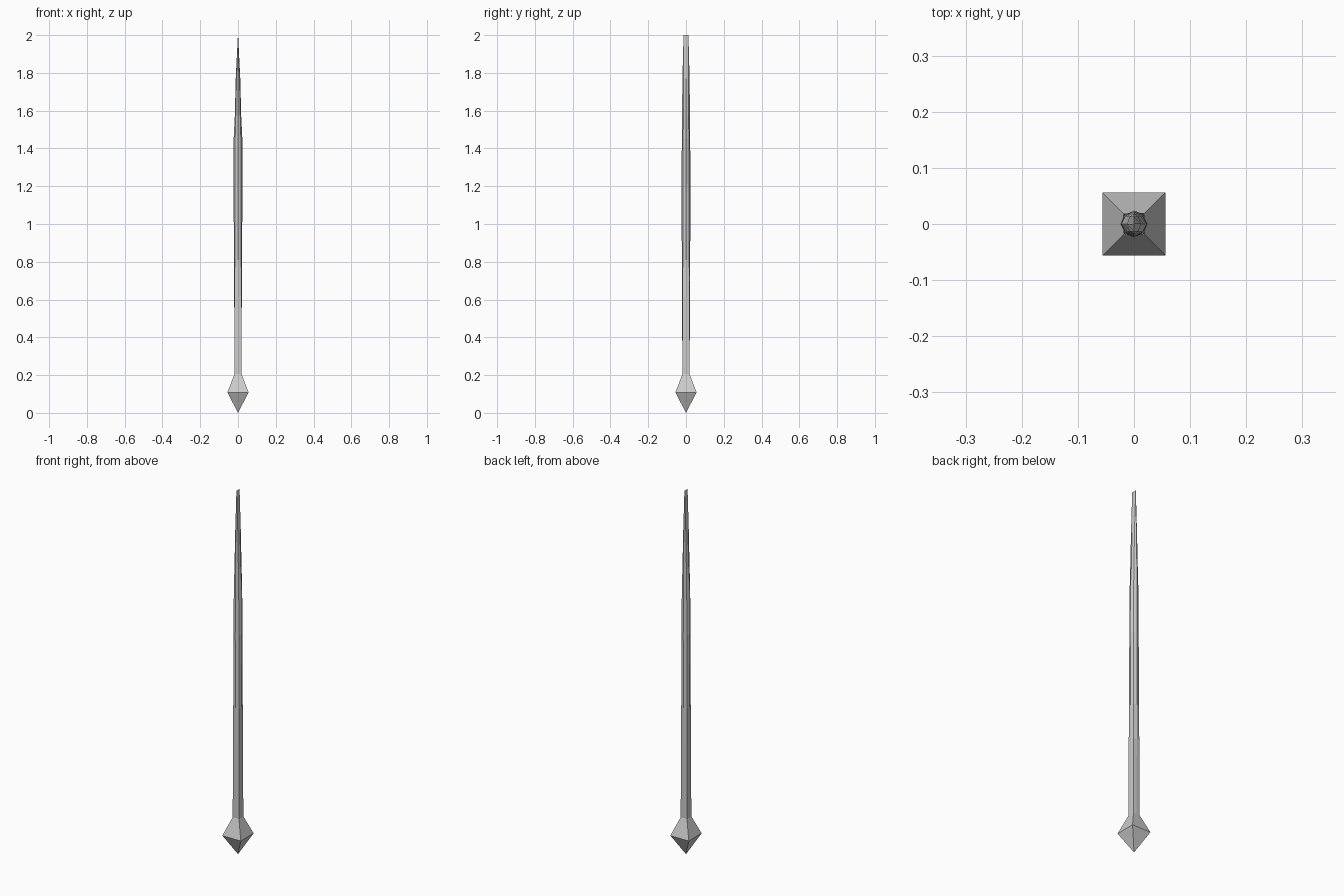
import bpy, bmesh

if "Cube" in bpy.data.objects:
    bpy.data.objects.remove(bpy.data.objects["Cube"])


def loft(name, rings, tip=None):
    """Skin eight-sided rings given as z, side x, side y, corner x, corner y."""
    bm = bmesh.new()
    loops = []
    for z, mx, my, cx, cy in rings:
        pts = [(mx, 0), (cx, cy), (0, my), (-cx, cy),
               (-mx, 0), (-cx, -cy), (0, -my), (cx, -cy)]
        loops.append([bm.verts.new((x, y, z)) for x, y in pts])
    for a, b in zip(loops, loops[1:]):
        for i in range(8):
            j = (i + 1) % 8
            bm.faces.new((a[i], a[j], b[j], b[i]))
    if tip is not None:
        # Close the lower end to a point
        v = bm.verts.new((0, 0, tip))
        for i in range(8):
            bm.faces.new((loops[0][(i + 1) % 8], loops[0][i], v))
    else:
        bm.faces.new(loops[0])
    bm.faces.new(loops[-1])
    bmesh.ops.remove_doubles(bm, verts=bm.verts, dist=0.0001)
    bmesh.ops.recalc_face_normals(bm, faces=bm.faces)
    mesh = bpy.data.meshes.new(name)
    bm.to_mesh(mesh)
    bm.free()
    obj = bpy.data.objects.new(name, mesh)
    bpy.context.collection.objects.link(obj)
    return obj


# Square diamond foot flowing into a shaft that turns octagonal,
# then narrows to a thin chisel edge along y
loft("spike_shaft", [
    (0.108, 0.056, 0.056, 0.056, 0.056),
    (0.205, 0.019, 0.019, 0.019, 0.019),
    (0.62, 0.020, 0.021, 0.018, 0.018),
    (0.81, 0.021, 0.022, 0.017, 0.017),
    (1.21, 0.024, 0.024, 0.016, 0.016),
    (1.45, 0.023, 0.022, 0.015, 0.015),
    (1.57, 0.017, 0.021, 0.012, 0.014),
    (1.77, 0.012, 0.019, 0.008, 0.013),
    (2.0, 0.0005, 0.013, 0.0005, 0.013),
], tip=0.0)
